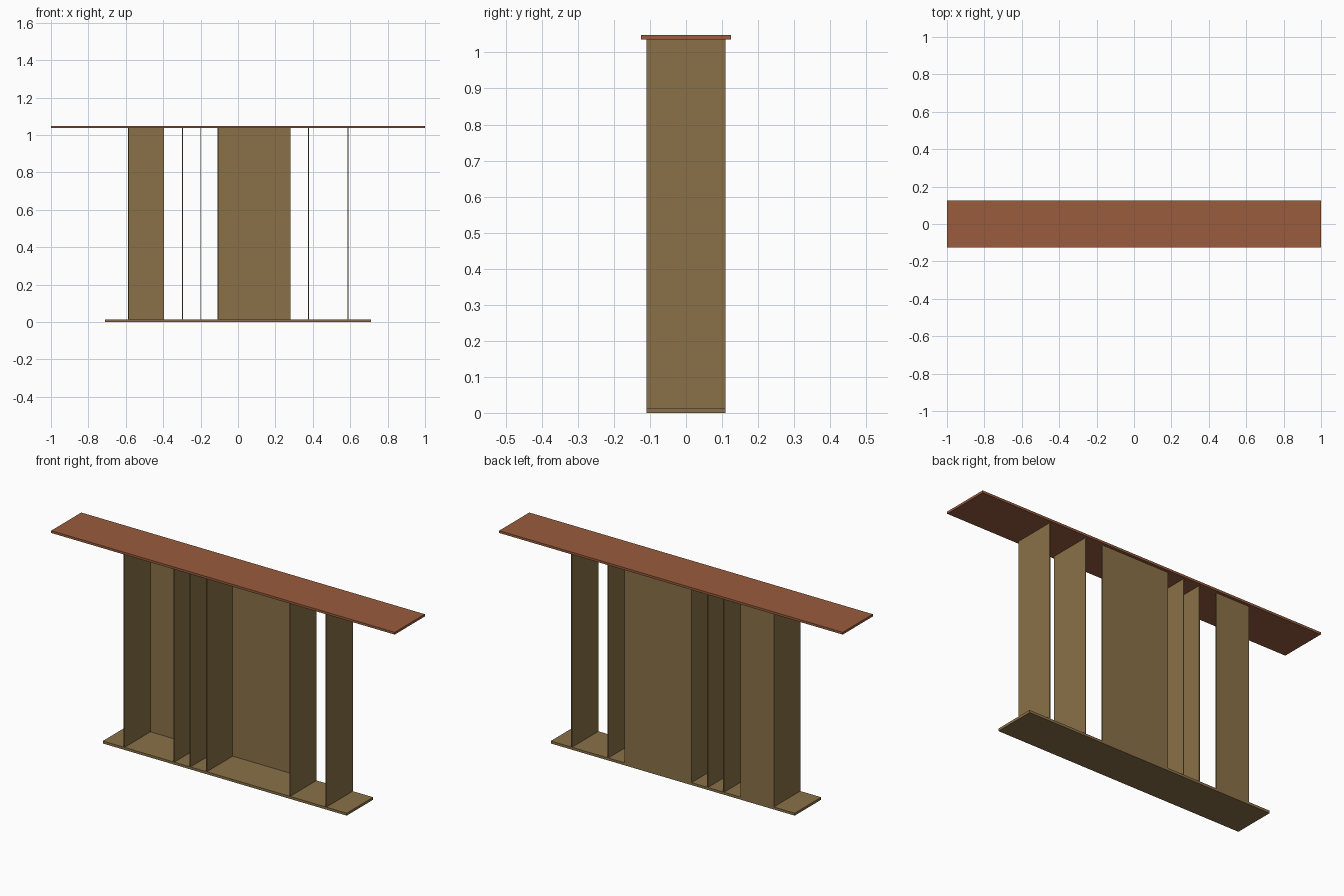
import bpy

if "Cube" in bpy.data.objects:
    bpy.data.objects.remove(bpy.data.objects["Cube"])


def material(name, rgb):
    m = bpy.data.materials.new(name)
    m.diffuse_color = (*rgb, 1.0)
    m.use_nodes = True
    m.node_tree.nodes["Principled BSDF"].inputs["Base Color"].default_value = m.diffuse_color
    return m


red_wood = material("red brown wood", (0.319, 0.107, 0.046))
tan_wood = material("tan wood", (0.255, 0.165, 0.064))


def board(name, x0, x1, y0, y1, z0, z1, mat):
    """Axis-aligned board given by its limits."""
    bpy.ops.mesh.primitive_cube_add(size=1)
    ob = bpy.context.object
    ob.name = name
    ob.scale = (x1 - x0, y1 - y0, z1 - z0)
    ob.location = ((x0 + x1) / 2, (y0 + y1) / 2, (z0 + z1) / 2)
    bpy.ops.object.transform_apply(location=True, rotation=False, scale=True)
    ob.data.materials.append(mat)
    return ob


DEPTH = 0.11        # half depth of the base and uprights
LOW, HIGH = 0.013, 1.036
T = 0.005           # upright thickness

# Counter top and base plate
board("counter_top", -1, 1, -0.125, 0.125, HIGH, 1.048, red_wood)
board("base_plate", -0.71, 0.71, -DEPTH, DEPTH, 0, LOW, tan_wood)

# Upright dividers running front to back
for i, x in enumerate((-0.586, -0.296, -0.202, -0.107, 0.378, 0.589)):
    board(f"divider_{i + 1}", x - T / 2, x + T / 2, -DEPTH, DEPTH, LOW, HIGH, tan_wood)

# Back panels between some of the dividers
for name, x0, x1 in (("back_panel_narrow", -0.5835, -0.395),
                     ("back_panel_wide", -0.1045, 0.28)):
    board(name, x0, x1, DEPTH - T, DEPTH, LOW, HIGH, tan_wood)
